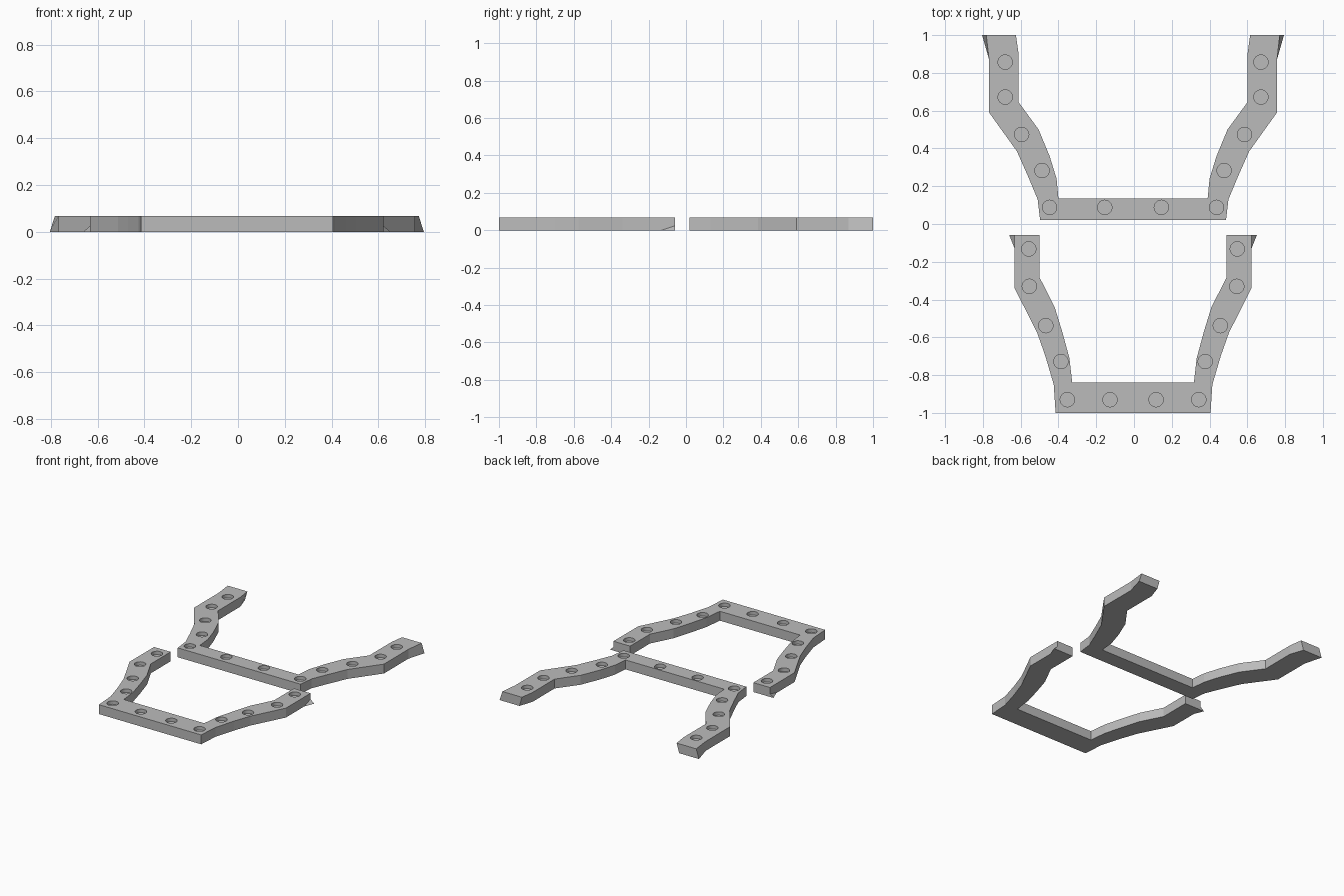
import bpy, bmesh
from mathutils import Matrix

cube = bpy.data.objects.get("Cube")
if cube:
    bpy.data.objects.remove(cube, do_unlink=True)

HEIGHT, SHIFT = 0.068, -0.005
HOLE_RADIUS, HOLE_DEPTH = 0.038, 0.025

grey = bpy.data.materials.new("plain grey")
grey.use_nodes = True
colour = (0.5, 0.5, 0.5, 1)
grey.diffuse_color = colour
grey.node_tree.nodes["Principled BSDF"].inputs["Base Color"].default_value = colour


def mesh_object(name, bm):
    bmesh.ops.recalc_face_normals(bm, faces=bm.faces)
    mesh = bpy.data.meshes.new(name)
    bm.to_mesh(mesh)
    bm.free()
    mesh.materials.append(grey)
    obj = bpy.data.objects.new(name, mesh)
    bpy.context.collection.objects.link(obj)
    return obj


def bracket(name, outline, holes):
    """Mirror half an outline (x, y, outward shift at the base), extrude it and sink the holes."""
    bm = bmesh.new()
    full = [(1, p) for p in outline] + [(-1, p) for p in reversed(outline)]
    rings = []
    for z, lean in ((0, 1), (HEIGHT, 0)):
        rings.append([bm.verts.new((s * (x + lean * d) + SHIFT, y, z)) for s, (x, y, d) in full])
    base, top = rings
    bm.faces.new(base)
    bm.faces.new(top)
    for i in range(len(full)):
        j = (i + 1) % len(full)
        bm.faces.new((base[i], base[j], top[j], top[i]))
    body = mesh_object(name, bm)

    # blind round holes in the top
    cutter_bm = bmesh.new()
    for x, y in holes:
        for s in (1, -1):
            bmesh.ops.create_cone(cutter_bm, cap_ends=True, segments=32, depth=2 * HOLE_DEPTH,
                                  radius1=HOLE_RADIUS, radius2=HOLE_RADIUS,
                                  matrix=Matrix.Translation((s * x + SHIFT, y, HEIGHT)))
    cutter = mesh_object(name + "_hole_cutter", cutter_bm)
    cutter.hide_render = True
    mod = body.modifiers.new("holes", "BOOLEAN")
    mod.operation, mod.solver, mod.object = "DIFFERENCE", "EXACT", cutter
    bpy.context.view_layer.objects.active = body
    bpy.ops.object.modifier_apply(modifier=mod.name)
    bpy.data.objects.remove(cutter, do_unlink=True)
    return body


# rear bracket: outer edge up the arm, then the inner edge back down
bracket("rear_bracket", [
    (0.492, 0.02, 0), (0.505, 0.13, 0), (0.555, 0.25, 0), (0.615, 0.385, 0), (0.762, 0.59, 0),
    (0.762, 0.87, 0), (0.777, 1.0, 0.022),
    (0.62, 1.0, 0.02), (0.606, 0.9, 0), (0.606, 0.645, 0), (0.5, 0.5, 0), (0.442, 0.36, 0),
    (0.405, 0.24, 0), (0.395, 0.135, 0)],
    [(0.677, 0.857), (0.677, 0.672), (0.59, 0.474), (0.482, 0.283), (0.442, 0.088), (0.15, 0.088)])

# front bracket
bracket("front_bracket", [
    (0.41, -1.0, 0), (0.42, -0.85, 0), (0.464, -0.7, 0), (0.508, -0.575, 0), (0.627, -0.34, 0),
    (0.627, -0.058, 0),
    (0.494, -0.058, 0), (0.494, -0.285, 0), (0.415, -0.44, 0), (0.375, -0.57, 0),
    (0.337, -0.71, 0), (0.322, -0.84, 0)],
    [(0.552, -0.132), (0.549, -0.33), (0.462, -0.538), (0.382, -0.728), (0.348, -0.93), (0.122, -0.93)])

# small pointed flares at the foot of the front arm ends
for side, s in (("left", 1), ("right", -1)):
    bm = bmesh.new()
    points = [(0.627, -0.058, 0), (0.656, -0.058, 0), (0.627, -0.13, 0), (0.627, -0.058, 0.025)]
    a, b, c, d = [bm.verts.new((s * x + SHIFT, y, z)) for x, y, z in points]
    for face in ((a, b, c), (a, b, d), (b, c, d), (a, c, d)):
        bm.faces.new(face)
    mesh_object(side + "_arm_flare", bm)
